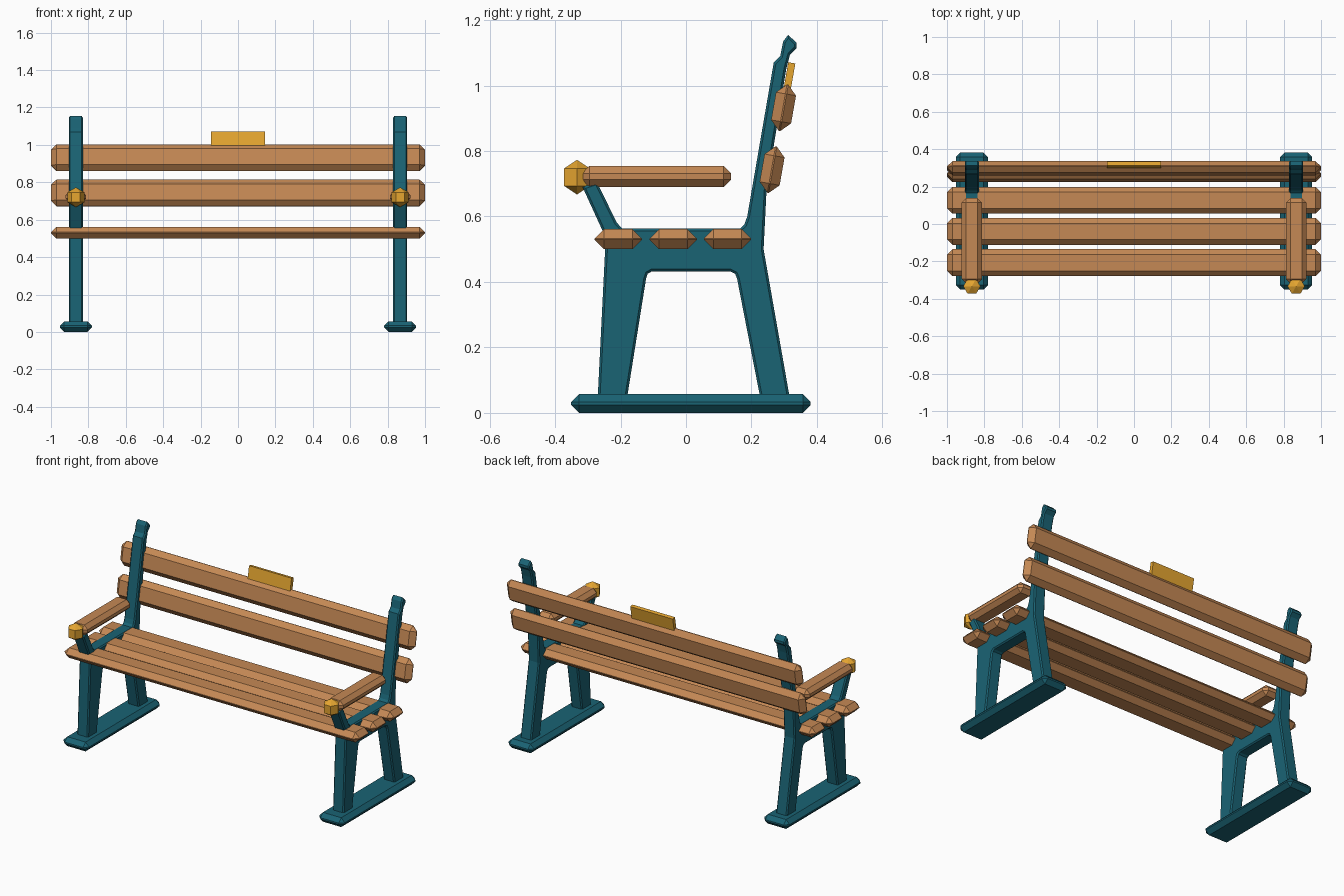
import bpy, bmesh, math
from mathutils import Matrix

if "Cube" in bpy.data.objects:
    bpy.data.objects.remove(bpy.data.objects["Cube"])


def material(name, rgb):
    m = bpy.data.materials.new(name)
    m.diffuse_color = (*rgb, 1)
    m.use_nodes = True
    m.node_tree.nodes["Principled BSDF"].inputs["Base Color"].default_value = m.diffuse_color
    return m


TEAL = material("teal_paint", (0.010, 0.125, 0.175))
WOOD = material("wood", (0.56, 0.25, 0.09))
GOLD = material("gold", (0.79, 0.38, 0.03))


def finish(bm, name, mat):
    bmesh.ops.recalc_face_normals(bm, faces=bm.faces)
    me = bpy.data.meshes.new(name)
    bm.to_mesh(me)
    bm.free()
    me.materials.append(mat)
    ob = bpy.data.objects.new(name, me)
    bpy.context.collection.objects.link(ob)
    return ob


def box(name, mat, size, loc, bevel=0.0, tilt=0.0):
    """Chamfered box, tilted about x."""
    bm = bmesh.new()
    bmesh.ops.create_cube(bm, size=1)
    bmesh.ops.scale(bm, vec=size, verts=bm.verts)
    if bevel:
        bmesh.ops.bevel(bm, geom=bm.edges[:], offset=bevel, segments=1,
                        affect='EDGES', profile=0.5)
    bm.transform(Matrix.Translation(loc) @ Matrix.Rotation(tilt, 4, 'X'))
    return finish(bm, name, mat)


# side frame outline (y, z): legs, seat rail, arm support and back post
FRAME = [(-0.27, 0.04), (-0.246, 0.52), (-0.252, 0.55), (-0.316, 0.69),
         (-0.272, 0.705), (-0.212, 0.582), (-0.195, 0.563),
         (0.165, 0.563), (0.178, 0.575), (0.187, 0.60),
         (0.268, 1.07), (0.288, 1.09), (0.297, 1.135), (0.312, 1.155),
         (0.338, 1.13), (0.338, 1.115), (0.318, 1.095), (0.306, 1.05),
         (0.246, 0.68), (0.237, 0.50), (0.318, 0.04),
         (0.228, 0.04), (0.156, 0.41), (0.15, 0.425), (0.135, 0.432),
         (-0.105, 0.432), (-0.117, 0.425), (-0.122, 0.41), (-0.181, 0.04)]


def side_frame(name, x, width=0.075):
    bm = bmesh.new()
    face = bm.faces.new([bm.verts.new((x - width / 2, y, z)) for y, z in FRAME])
    ext = bmesh.ops.extrude_face_region(bm, geom=[face])
    bmesh.ops.translate(bm, vec=(width, 0, 0),
                        verts=[v for v in ext['geom'] if isinstance(v, bmesh.types.BMVert)])
    # soften only the outlines of the two flat sides
    rims = [e for e in bm.edges if abs(e.verts[0].co.x - e.verts[1].co.x) < 1e-5]
    bmesh.ops.bevel(bm, geom=rims, offset=0.007, segments=1, affect='EDGES', profile=0.5)
    return finish(bm, name, TEAL)


# the two ends of the bench
for side, s in (("left", -1), ("right", 1)):
    x = s * 0.867
    side_frame(side + "_side_frame", x)
    box(side + "_foot", TEAL, (0.172, 0.732, 0.057), (x, 0.015, 0.0285), 0.024)
    box(side + "_armrest", WOOD, (0.108, 0.456, 0.065), (x, -0.09, 0.722), 0.023)
    # six-sided knob on the armrest front
    bm = bmesh.new()
    bmesh.ops.create_uvsphere(bm, u_segments=6, v_segments=3, radius=0.053)
    bm.transform(Matrix.Translation((x, -0.333, 0.72)) @ Matrix.Rotation(math.pi / 2, 4, 'Z'))
    finish(bm, side + "_armrest_knob", GOLD)

# seat slats
for i, y in enumerate((-0.207, -0.039, 0.127)):
    box(f"seat_slat_{i + 1}", WOOD, (2.0, 0.144, 0.062), (0, y, 0.531), 0.029)

# back slats and plaque share the lean of the posts
LEAN = math.radians(-10)
for i, (y, z) in enumerate(((0.263, 0.743), (0.298, 0.932))):
    box(f"back_slat_{i + 1}", WOOD, (2.0, 0.062, 0.144), (0, y, z), 0.029, LEAN)
box("plaque", GOLD, (0.288, 0.022, 0.10), (0, 0.3145, 1.02), 0, LEAN)
